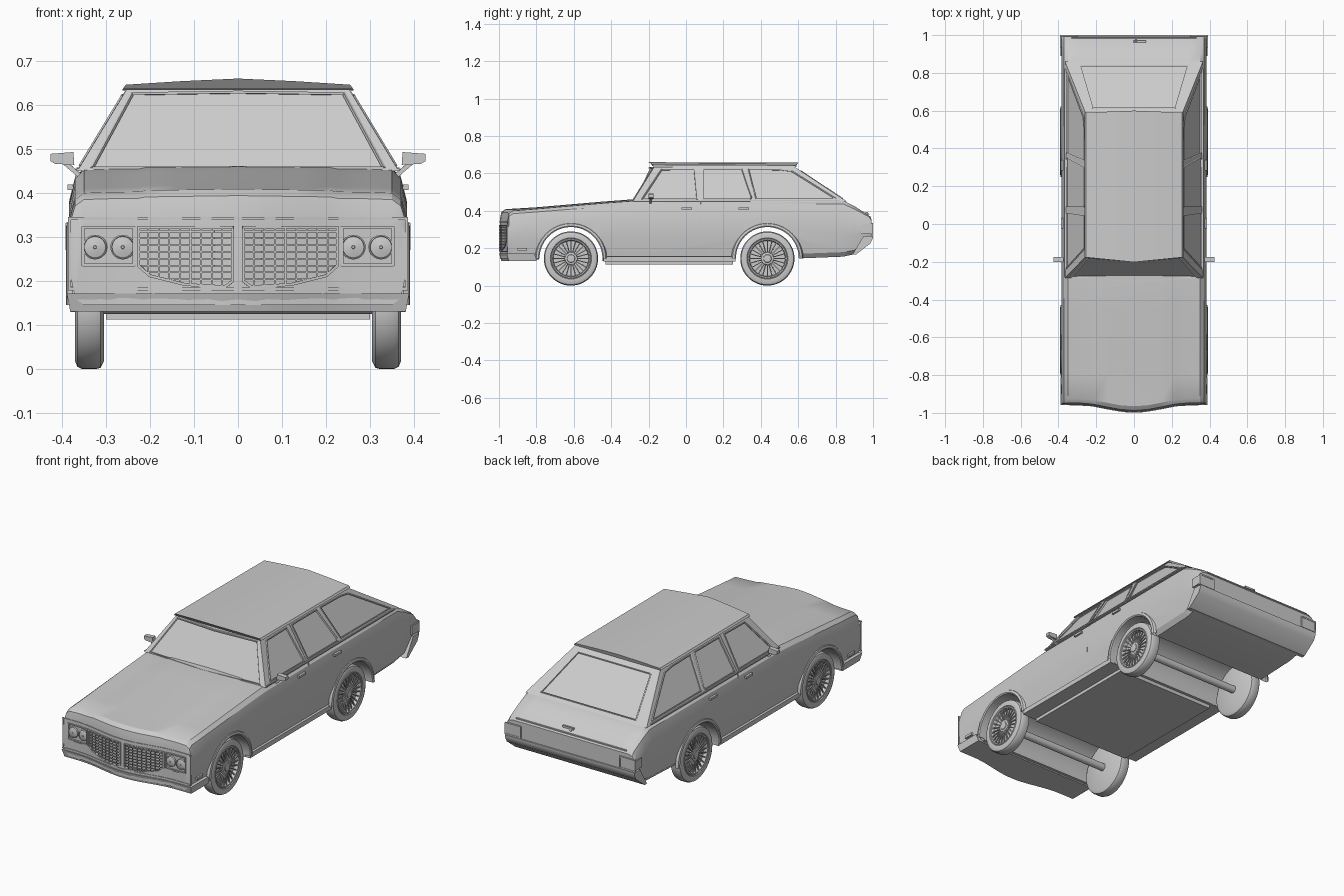
import bpy, bmesh
from math import pi, cos, sin, radians
from mathutils import Vector as V, Matrix

if "Cube" in bpy.data.objects:
    bpy.data.objects.remove(bpy.data.objects["Cube"])

paint = bpy.data.materials.new("plain_grey")
paint.use_nodes = True
paint.diffuse_color = (0.6, 0.6, 0.6, 1)
paint.node_tree.nodes["Principled BSDF"].inputs["Base Color"].default_value = (0.6, 0.6, 0.6, 1)
SIDES = (1, -1)


def finish(name, bm, smooth=30):
    bmesh.ops.recalc_face_normals(bm, faces=bm.faces)
    me = bpy.data.meshes.new(name)
    bm.to_mesh(me)
    bm.free()
    me.materials.append(paint)
    ob = bpy.data.objects.new(name, me)
    bpy.context.collection.objects.link(ob)
    shade(ob, smooth)
    return ob


def shade(ob, angle=30):
    bpy.ops.object.select_all(action='DESELECT')
    ob.select_set(True)
    bpy.context.view_layer.objects.active = ob
    bpy.ops.object.shade_smooth_by_angle(angle=radians(angle))


def add_prism(bm, low, high):
    a, b = [[bm.verts.new(p) for p in ring] for ring in (low, high)]
    bm.faces.new(a)
    bm.faces.new(b)
    for i in range(len(a)):
        j = (i + 1) % len(a)
        bm.faces.new((a[i], a[j], b[j], b[i]))


def prism(name, low, high):
    bm = bmesh.new()
    add_prism(bm, low, high)
    return finish(name, bm)


def box(name, x, y, z):
    ring = [(x[0], y[0]), (x[1], y[0]), (x[1], y[1]), (x[0], y[1])]
    return prism(name, [(*p, z[0]) for p in ring], [(*p, z[1]) for p in ring])


def bars(name, segments, r):
    # square bars joining pairs of points
    bm = bmesh.new()
    for p, q in segments:
        p, q = V(p), V(q)
        d = q - p
        m = Matrix.Translation((p + q) / 2) @ d.to_track_quat('Z', 'Y').to_matrix().to_4x4()
        bmesh.ops.create_cube(bm, size=1, matrix=m @ Matrix.Diagonal((2 * r, 2 * r, d.length + r, 1)))
    return finish(name, bm)


def loop(pts):
    return list(zip(pts, pts[1:] + pts[:1]))


def lathe(name, profile, centre, axis, n=40):
    # profile is (radius, distance along axis)
    bm = bmesh.new()
    q = V(axis).to_track_quat('Z', 'Y')
    rings = [[bm.verts.new(V(centre) + q @ V((r * cos(2 * pi * i / n), r * sin(2 * pi * i / n), h)))
              for i in range(n)] for r, h in profile]
    for a, b in zip(rings, rings[1:]):
        for i in range(n):
            j = (i + 1) % n
            bm.faces.new((a[i], a[j], b[j], b[i]))
    bm.faces.new(rings[0])
    bm.faces.new(rings[-1])
    return finish(name, bm)


def cut(ob, bm):
    cutter = finish("cutter", bm)
    cutter.hide_render = True
    mod = ob.modifiers.new("cut", 'BOOLEAN')
    mod.operation, mod.solver, mod.object = 'DIFFERENCE', 'EXACT', cutter
    bpy.context.view_layer.objects.active = ob
    bpy.ops.object.modifier_apply(modifier=mod.name)
    bpy.data.objects.remove(cutter)
    shade(ob)


def nose(x):
    return -0.955 - (0.04 * cos(pi / 2 * x / 0.3) ** 2 if abs(x) < 0.3 else 0)


# Lower body: columns (x, bottom share, top share, crown) swept along y
half = [(0.384, 0.4, 0.75, 0), (0.37, 0.08, 0.94, 0), (0.35, 0, 1, 0), (0.29, 0, 1, 0.002),
        (0.225, 0, 1, 0.003), (0.21, 0, 1, 0.006), (0.14, 0, 1, 0.007), (0.07, 0, 1, 0.008)]
cols = [(-x, *r) for x, *r in half] + [(0, 0, 1, 0.009)] + half[::-1]
stations = [(-0.955, 0.145, 0.345), (-0.947, 0.145, 0.385), (-0.925, 0.145, 0.4), (-0.8, 0.14, 0.41),
            (-0.45, 0.133, 0.44), (-0.29, 0.133, 0.452), (0.3, 0.133, 0.455), (0.84, 0.155, 0.455),
            (0.9, 0.168, 0.425), (0.975, 0.24, 0.378), (0.992, 0.26, 0.355)]
bm = bmesh.new()
grid = []
for y, zb, zt in stations:
    f = min(1, max(0, (-y - 0.8) / 0.12))
    crown = 1 if y < 0.3 else 0
    low, high = [], []
    for x, a, b, c in cols:
        yy = y + f * (nose(x) + 0.955)
        low.append(bm.verts.new((x, yy, zb + a * (zt - zb))))
        high.append(bm.verts.new((x, yy, zb + b * (zt - zb) + c * crown)))
    grid.append((low, high))
for (a, b), (c, d) in zip(grid, grid[1:]):
    for i in range(len(cols) - 1):
        bm.faces.new((a[i], a[i + 1], c[i + 1], c[i]))
        bm.faces.new((b[i], b[i + 1], d[i + 1], d[i]))
    for k in (0, -1):
        bm.faces.new((a[k], b[k], d[k], c[k]))
for low, high in (grid[0], grid[-1]):
    for i in range(len(cols) - 1):
        bm.faces.new((low[i], low[i + 1], high[i + 1], high[i]))
body = finish("lower_body", bm)

# Wheel wells, grille and headlamp recesses
WHEELS = ((-0.615, "front"), (0.435, "rear"))
bm = bmesh.new()
for y, _ in WHEELS:
    ring = [(y + 0.17 * cos(t * pi / 20), 0.145 + 0.17 * sin(t * pi / 20)) for t in range(40)]
    add_prism(bm, [(-0.5, *p) for p in ring], [(0.5, *p) for p in ring])
cut(body, bm)
grille = [(0.012, 0.322), (0.12, 0.322), (0.226, 0.322), (0.226, 0.235), (0.2, 0.212),
          (0.12, 0.192), (0.03, 0.187), (0.012, 0.2)]
lamp = [(0.236, 0.322), (0.352, 0.322), (0.352, 0.236), (0.236, 0.236)]
bm = bmesh.new()
for s in SIDES:
    for shape in (grille, lamp):
        add_prism(bm, [(s * x, nose(x) - 0.03, z) for x, z in shape],
                  [(s * x, nose(x) + 0.014, z) for x, z in shape])
cut(body, bm)

# Grille bars, surrounds and headlamps
mesh_bars, trim = [], []
for s in SIDES:
    def front(x, z, out=0.0):
        return (s * x, nose(x) - out, z)
    for i in range(8):
        x = 0.036 + 0.024 * i
        mesh_bars.append((front(x, 0.188 + 0.048 * (x / 0.226) ** 4), front(x, 0.32)))
    for i in range(8):
        z = 0.204 + 0.0155 * i
        end = 0.225 * min(1, (z - 0.187) / 0.048) ** 0.25
        xs = [0.012 + (end - 0.012) * k / 5 for k in range(6)]
        mesh_bars += [(front(a, z), front(b, z)) for a, b in zip(xs, xs[1:])]
    for shape in (grille, lamp):
        trim += loop([front(x, z, 0.001) for x, z in shape])
    for x in (0.262, 0.325):
        lathe("headlamp", [(0.028, 0), (0.028, 0.011), (0.025, 0.013), (0.024, 0.009), (0.012, 0.012),
                           (0.004, 0.013), (0.003, 0.016)], (s * x, -0.945, 0.277), (0, -1, 0), 28)
    xs = [0.385 * k / 8 for k in range(9)]
    for z in (0.182, 0.342):
        trim += [(front(a, z), front(b, z)) for a, b in zip(xs, xs[1:])]
    trim.append((front(0.383, 0.182), front(0.383, 0.342)))
bars("grille_bars", mesh_bars, 0.0018)
bars("front_trim", trim, 0.0032)

# Front bumper, following the nose
xs = [-0.389 + 0.778 * i / 20 for i in range(21)]
plan = [(x, nose(x) - 0.004) for x in xs] + [(0.389, -0.81), (-0.389, -0.81)]
prism("front_bumper", [(x * 0.98, y + 0.012, 0.131) for x, y in plan], [(x, y, 0.172) for x, y in plan])

# Greenhouse
def shield(u, t):
    return V((u * (0.365 - 0.112 * t), -0.31 + 0.025 * abs(u) + 0.115 * t, 0.45 + 0.185 * t))


def back(u, t):
    return V((u * (0.365 - 0.112 * t), 0.86 - 0.28 * t, 0.45 + 0.185 * t))


def flank(s, y, z):
    return V((s * (0.365 - 0.112 * (z - 0.45) / 0.185), y, z))


rows = [[shield(-1, t), shield(0, t), shield(1, t), back(1, t), back(-1, t)] for t in (0, 1)]
cabin = prism("cabin", *rows)
windows = [([shield(u, t) for u, t in ((-0.92, 0.04), (0, 0.04), (0.92, 0.04),
                                      (0.93, 0.95), (0, 0.97), (-0.93, 0.95))], V((0, -0.85, 0.53))),
           ([back(u, t) for u, t in ((-0.8, 0.08), (0.8, 0.08), (0.82, 0.88), (-0.82, 0.88))],
            V((0, 0.55, 0.83)))]
side_glass = [[(-0.235, 0.462), (-0.13, 0.62), (0.045, 0.622), (0.06, 0.462)],
              [(0.09, 0.462), (0.09, 0.622), (0.3, 0.622), (0.35, 0.475), (0.345, 0.462)],
              [(0.375, 0.465), (0.335, 0.622), (0.5, 0.62), (0.565, 0.612), (0.8, 0.465)]]
for s in SIDES:
    for shape in side_glass:
        windows.append(([flank(s, *p) for p in shape], V((s * 0.855, 0, 0.518))))
bm = bmesh.new()
edges = []
for pts, n in windows:
    add_prism(bm, [p + n * 0.03 for p in pts], [p - n * 0.007 for p in pts])
    edges += loop(pts)
cut(cabin, bm)
bars("window_trim", edges, 0.003)

# Roof panel with a rear overhang
outline = [(-0.262, 0.636), (-0.255, 0.646), (-0.13, 0.654), (0, 0.66), (0.13, 0.654), (0.255, 0.646),
           (0.262, 0.636)]
prism("roof", [(x, -0.202 + 0.1 * abs(x), z) for x, z in outline],
      [(x, 0.6 - 0.04 * abs(x), z - 0.003) for x, z in outline])

# Wheels, axles and arch lips
tyre = [(0.02, -0.032), (0.128, -0.032), (0.142, -0.025), (0.145, -0.015), (0.145, 0.018), (0.14, 0.028),
        (0.128, 0.033), (0.11, 0.032), (0.107, 0.028), (0.104, 0.031), (0.098, 0.03), (0.094, 0.01),
        (0.034, 0.01), (0.032, 0.026), (0.022, 0.028), (0.02, 0.031), (0.004, 0.032)]
for y, end in WHEELS:
    for s in SIDES:
        c = V((s * 0.337, y, 0.145))
        lathe(end + "_wheel", tyre, c, (s, 0, 0), 48)
        spokes = []
        for i in range(24):
            d = V((0, cos(i * pi / 12), sin(i * pi / 12)))
            spokes.append((c + d * 0.03 + V((s * 0.022, 0, 0)), c + d * 0.098 + V((s * 0.024, 0, 0))))
        bars(end + "_spokes", spokes, 0.0026)
        bm = bmesh.new()
        prof = [(0.168, 0.35), (0.168, 0.387), (0.174, 0.391), (0.186, 0.388), (0.192, 0.375)]
        rings = [[bm.verts.new((s * x, y + r * cos(a), 0.145 + r * sin(a))) for r, x in prof]
                 for a in (pi * k / 28 for k in range(29))]
        for a, b in zip(rings, rings[1:]):
            for i in range(len(prof) - 1):
                bm.faces.new((a[i], a[i + 1], b[i + 1], b[i]))
        finish(end + "_arch_lip", bm, 40)
    lathe(end + "_axle", [(0.02, -0.31), (0.02, 0.31)], (0, y, 0.145), (1, 0, 0), 20)

# Floor, rear bumper and tailgate fittings
box("floor_pan", (-0.3, 0.3), (-0.43, 0.25), (0.113, 0.15))
rear = [(0.89, 0.167), (0.91, 0.167), (0.985, 0.225), (1.0, 0.255), (1.0, 0.266), (0.95, 0.266)]
prism("rear_bumper", [(-0.389, *p) for p in rear], [(0.389, *p) for p in rear])
bars("tailgate_lines", [((-0.33, 0.985, 0.367), (0.33, 0.985, 0.367))], 0.003)
bars("tailgate_handle", [((0, 0.966, 0.389), (0.06, 0.966, 0.389)), ((0.01, 0.966, 0.389), (0.01, 0.975, 0.38))], 0.005)

# Side fittings
for s in SIDES:
    tail = sorted((s * 0.3, s * 0.391))
    box("tail_lamp", tail, (0.935, 0.998), (0.276, 0.326))
    bars("tail_lamp_frame", loop([(s * 0.3, 0.996, 0.272), (s * 0.388, 0.996, 0.272),
                                  (s * 0.388, 0.996, 0.33), (s * 0.3, 0.996, 0.33)]), 0.004)
    box("sill", sorted((s * 0.3, s * 0.381)), (-0.44, 0.265), (0.13, 0.155))
    bars("door_seam", [((s * 0.383, 0.08, 0.27), (s * 0.3825, 0.08, 0.375)),
                       ((s * 0.381, 0.08, 0.375), (s * 0.366, 0.08, 0.45)),
                       (flank(s, 0.075, 0.455), flank(s, 0.075, 0.63))], 0.0015)
    bars("belt_line", [((s * 0.364, -0.28, 0.453), (s * 0.364, 0.82, 0.455))], 0.003)
    bars("door_handles", [((s * 0.381, y, 0.413), (s * 0.381, y + 0.05, 0.413)) for y in (-0.02, 0.285)], 0.006)
    box("side_marker", sorted((s * 0.37, s * 0.386)), (-0.9, -0.85), (0.188, 0.202))
    bars("mirror_stalk", [((s * 0.36, -0.19, 0.44), (s * 0.393, -0.188, 0.468))], 0.005)
    shape = [(0.368, 0.464), (0.415, 0.466), (0.426, 0.472), (0.426, 0.489), (0.37, 0.493)]
    shape = [(x if x > 0.38 else x + 0.004, z) for x, z in shape]
    prism("mirror", [(s * x, -0.2, z) for x, z in shape], [(s * x, -0.175, z) for x, z in shape])
